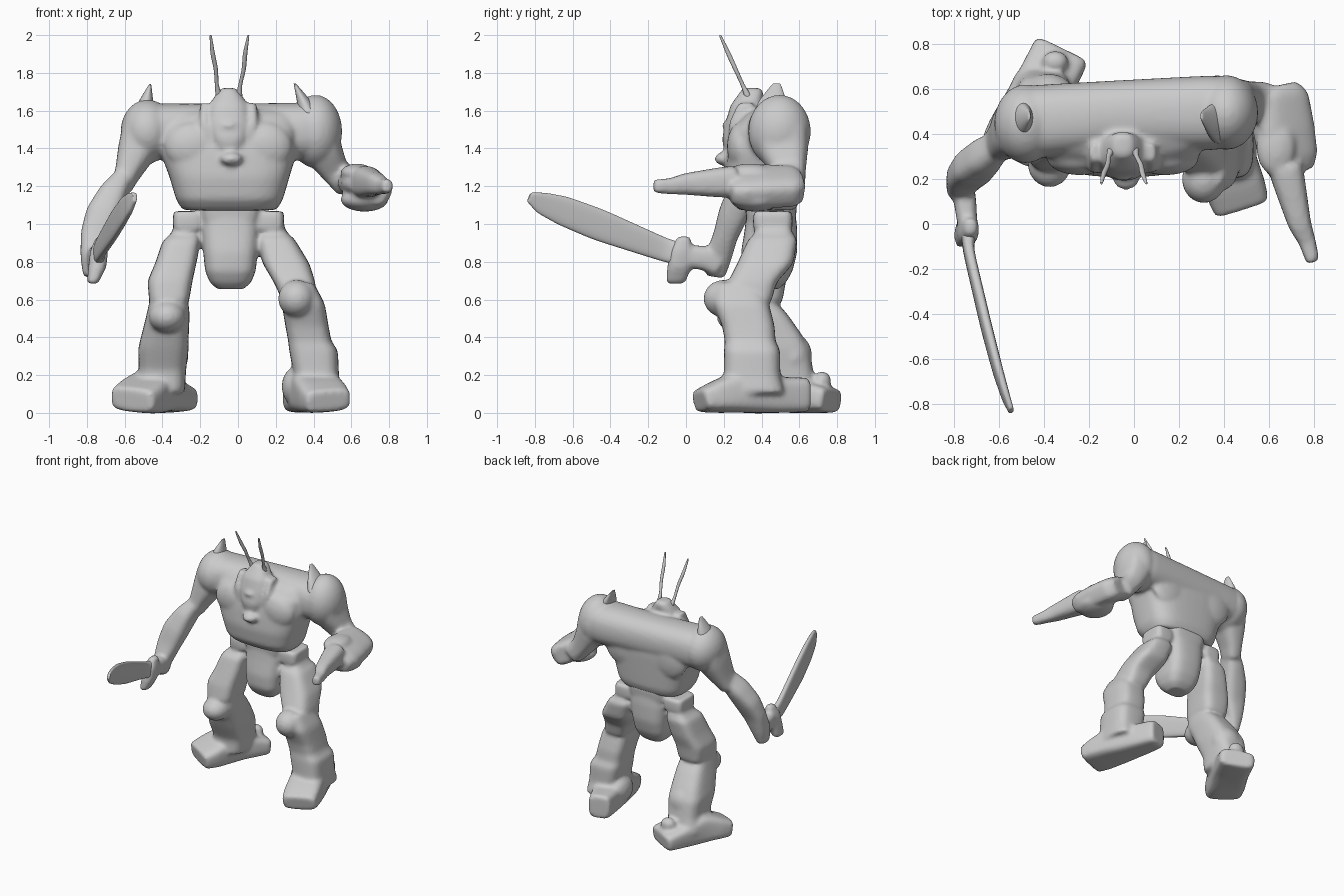
import bpy, bmesh
from math import cos, sin, tau, copysign
from mathutils import Vector as V

UP = (0, 0, 1)


def loft(name, secs, axis=None, side=(1, 0, 0), p=2.8, n=24, cuts=3):
    """Skin superellipse rings; each section is x, y, z, half width, half depth."""
    fine = []
    for s, e in zip(secs, secs[1:]):
        for k in range(cuts):
            fine.append([a + (b - a) * k / cuts for a, b in zip(s, e)])
    fine.append(list(secs[-1]))
    # rounded end caps
    def shrink(s):
        return [*s[:3], s[3] * .75, s[4] * .75]
    fine = [shrink(fine[0])] + fine + [shrink(fine[-1])]
    bm = bmesh.new()
    rings = []
    for i, s in enumerate(fine):
        t = V(axis) if axis else (V(fine[min(i + 2, len(fine) - 1)][:3]) - V(fine[max(i - 2, 0)][:3]))
        t.normalize()
        u = V(side) - t * V(side).dot(t)
        u.normalize()
        v = t.cross(u)
        ring = []
        for k in range(n):
            c, d = cos(tau * k / n), sin(tau * k / n)
            c, d = (copysign(abs(q) ** (2 / p), q) for q in (c, d))
            ring.append(bm.verts.new(V(s[:3]) + u * s[3] * c + v * s[4] * d))
        rings.append(ring)
    for r, q in zip(rings, rings[1:]):
        for k in range(n):
            bm.faces.new((r[k], r[(k + 1) % n], q[(k + 1) % n], q[k]))
    bm.faces.new(rings[0])
    bm.faces.new(rings[-1])
    return finish(name, bm)


def ball(name, c, r):
    bm = bmesh.new()
    bmesh.ops.create_uvsphere(bm, u_segments=20, v_segments=12, radius=1)
    for v in bm.verts:
        v.co = V([c[i] + v.co[i] * r[i] for i in range(3)])
    return finish(name, bm)


def finish(name, bm):
    bmesh.ops.recalc_face_normals(bm, faces=bm.faces)
    for f in bm.faces:
        f.smooth = True
    me = bpy.data.meshes.new(name)
    bm.to_mesh(me)
    bm.free()
    ob = bpy.data.objects.new(name, me)
    bpy.context.collection.objects.link(ob)
    ob.modifiers.new("smooth", 'SUBSURF').levels = 1
    return ob


def block(name, c, h, p=4.5):
    x, y, z = c
    return loft(name, [(x, y, z - h[2], h[0] * .92, h[1] * .92), (x, y, z - h[2] * .6, h[0], h[1]),
                       (x, y, z + h[2] * .6, h[0], h[1]), (x, y, z + h[2], h[0] * .92, h[1] * .92)],
                axis=UP, p=p, cuts=2)


def meld(name, parts):
    """Join parts into one softly blended, sculpted surface."""
    bpy.ops.object.select_all(action='DESELECT')
    for o in parts:
        o.select_set(True)
    ob = bpy.context.view_layer.objects.active = parts[0]
    bpy.ops.object.join()
    ob.name = name
    r = ob.modifiers.new("meld", 'REMESH')
    r.mode, r.voxel_size, r.use_smooth_shade = 'VOXEL', .014, True
    s = ob.modifiers.new("soften", 'SMOOTH')
    s.factor, s.iterations = .5, 4


# torso with shoulder beam, chest plates and back plates
upper = [loft("torso", [(-.045, .43, 1.072, .25, .15), (-.045, .415, 1.13, .285, .19), (-.045, .41, 1.25, .32, .205),
                        (-.05, .42, 1.38, .365, .205), (-.05, .43, 1.5, .37, .195), (-.05, .46, 1.58, .36, .15),
                        (-.05, .48, 1.62, .33, .09)], axis=UP, p=3.2),
         loft("beam", [(-.5, .45, 1.49, .15, .165), (-.05, .485, 1.49, .148, .155), (.42, .495, 1.49, .155, .17)],
              side=UP, p=2.4)]
for x in (-.24, .14):
    upper += [ball("chest_plate", (x, .29, 1.41), (.15, .075, .13)), ball("back_plate", (x, .565, 1.4), (.17, .06, .17))]

# sunken head with cheek flaps, crest and chin knob
upper.append(loft("head", [(-.045, .255, 1.37, .05, .05), (-.045, .26, 1.45, .09, .07), (-.05, .285, 1.54, .115, .075),
                           (-.05, .32, 1.63, .105, .085), (-.05, .345, 1.69, .065, .065),
                           (-.05, .35, 1.72, .04, .05)], axis=UP, p=2.6))
for sx in (-1, 1):
    upper.append(loft("cheek_flap", [(-.05 + sx * .1, .26, 1.44, .022, .035), (-.05 + sx * .13, .275, 1.53, .027, .05),
                                     (-.05 + sx * .125, .32, 1.64, .024, .045)], axis=UP))
upper.append(ball("brow", (-.05, .235, 1.52), (.06, .045, .03)))
upper.append(ball("chin_knob", (-.035, .2, 1.345), (.06, .05, .035)))

# antennae
for x0, x1 in ((-.1, -.145), (.005, .055)):
    loft("antenna", [(x0 + (x1 - x0) * t + w, .33 - .15 * t, 1.67 + .33 * t, r, r)
                     for t, w, r in ((0, 0, .02), (.2, -.004, .01), (.45, .004, .012),
                                     (.7, -.003, .013), (1, 0, .006))], p=2, n=10, cuts=2)

# shoulders with fins
upper.append(ball("right_shoulder", (-.48, .445, 1.49), (.145, .18, .17)))
upper.append(ball("left_shoulder", (.41, .495, 1.49), (.145, .17, .195)))
loft("right_shoulder_fin", [(-.5, .46, 1.58, .06, .09), (-.485, .47, 1.66, .035, .06), (-.465, .48, 1.74, .006, .02)],
     axis=UP, p=2)
loft("left_shoulder_fin", [(.38, .45, 1.58, .06, .1), (.345, .46, 1.66, .035, .07), (.3, .48, 1.745, .006, .02)],
     axis=UP, p=2)

# right arm and hand
upper += [loft("right_upper_arm", [(-.5, .44, 1.5, .115, .14), (-.54, .41, 1.38, .1, .12),
                                   (-.59, .37, 1.26, .065, .09), (-.62, .34, 1.19, .055, .075)]),
          loft("right_forearm", [(-.6, .35, 1.25, .05, .07), (-.66, .3, 1.16, .075, .085), (-.715, .25, 1.05, .092, .08),
                                 (-.75, .21, .94, .085, .065), (-.775, .17, .82, .06, .07),
                                 (-.785, .155, .72, .035, .05)]),
          loft("right_hand", [(-.765, .18, .79, .055, .075), (-.75, .1, .82, .05, .065), (-.74, 0, .83, .045, .06)]),
          loft("guard", [(-.77, -.055, .685, .03, .05), (-.745, -.035, .77, .048, .065),
                         (-.735, -.025, .86, .048, .06), (-.725, -.01, .935, .025, .035)], axis=UP)]
# sword blade
loft("sword_blade", [(-.735, -.03, .84, .035, .06), (-.735, -.12, .865, .024, .062), (-.655, -.46, .995, .024, .084),
                     (-.605, -.65, 1.07, .022, .078), (-.57, -.765, 1.112, .018, .058),
                     (-.545, -.83, 1.143, .012, .026)], p=3)

# left arm with pointed barrel
tilt = (.86, 0, -.5)
upper += [loft("left_upper_arm", [(.42, .5, 1.5, .12, .15), (.455, .52, 1.38, .1, .13), (.515, .545, 1.28, .075, .09),
                                  (.59, .55, 1.2, .075, .08)]),
          loft("left_forearm", [(.64, .615, 1.2, .08, .065), (.65, .57, 1.2, .125, .085), (.665, .42, 1.2, .14, .088),
                                (.685, .3, 1.195, .135, .08), (.69, .235, 1.19, .11, .06)], side=tilt, p=3.2),
          ball("left_knuckle_guard", (.63, .34, 1.27), (.09, .13, .05)),
          ball("left_lower_guard", (.67, .37, 1.13), (.13, .14, .065)),
          loft("left_barrel", [(.67, .26, 1.225, .078, .085), (.69, .18, 1.22, .072, .08), (.735, 0, 1.212, .052, .058),
                               (.77, -.08, 1.2, .038, .043), (.795, -.17, 1.2, .03, .036)])]
meld("upper_body", upper)

# waist, pelvis and hip pads
lower = [loft("waist", [(-.04, .45, 1.0, .15, .13), (-.04, .45, 1.12, .17, .14)], axis=UP, p=4),
         loft("pelvis", [(-.04, .45, 1.07, .15, .13), (-.04, .45, .97, .155, .14), (-.04, .44, .85, .145, .15),
                         (-.04, .43, .75, .135, .135), (-.04, .43, .69, .11, .1), (-.04, .43, .655, .07, .06)],
              axis=UP, p=3.2)]
for x in (-.265, .165):
    lower.append(block("hip_pad", (x, .46, 1.015), (.08, .105, .053)))

# left leg, stepping forward
lower += [loft("left_thigh", [(.17, .47, 1.0, .065, .08), (.19, .465, .95, .075, .1), (.2, .46, .92, .1, .13),
                              (.255, .42, .79, .125, .15), (.3, .35, .69, .11, .13), (.33, .33, .58, .09, .12)],
               axis=UP, p=3.6),
          loft("left_shin", [(.325, .27, .69, .075, .11), (.345, .29, .58, .115, .15), (.365, .33, .46, .115, .14),
                             (.38, .34, .38, .115, .135), (.4, .35, .33, .13, .15), (.415, .35, .2, .12, .15),
                             (.42, .34, .1, .13, .19)], axis=UP, p=3.4),
          ball("left_knee", (.31, .2, .605), (.1, .11, .1)),
          loft("left_foot", [(.31, .645, .095, .08, .092), (.35, .5, .095, .105, .095), (.4, .32, .12, .13, .12),
                             (.45, .16, .085, .135, .085), (.48, .07, .064, .125, .058)], p=4),
          ball("left_ankle", (.3, .38, .14), (.07, .12, .1))]

# right leg, trailing and turned out
lower += [loft("right_thigh", [(-.265, .47, 1.0, .065, .08), (-.28, .465, .95, .075, .1), (-.3, .45, .91, .1, .13),
                               (-.33, .42, .79, .11, .14), (-.36, .39, .7, .12, .14), (-.365, .37, .58, .105, .14)],
               axis=UP, p=3.6),
          loft("right_shin", [(-.365, .35, .61, .1, .11), (-.37, .39, .52, .115, .15), (-.385, .45, .42, .125, .16),
                              (-.395, .49, .34, .135, .165), (-.4, .53, .22, .125, .145), (-.42, .54, .1, .14, .16)],
               axis=UP, p=3.4),
          ball("right_knee", (-.375, .27, .51), (.1, .11, .085)),
          loft("right_foot", [(-.318, .775, .066, .13, .063), (-.38, .65, .085, .13, .085), (-.45, .52, .115, .135, .115),
                              (-.52, .39, .085, .14, .085), (-.565, .31, .068, .13, .064)], p=4),
          ball("right_heel_knob", (-.35, .72, .17), (.06, .05, .05)),
          ball("right_calf", (-.38, .57, .3), (.12, .1, .12))]
meld("pelvis_and_legs", lower)
